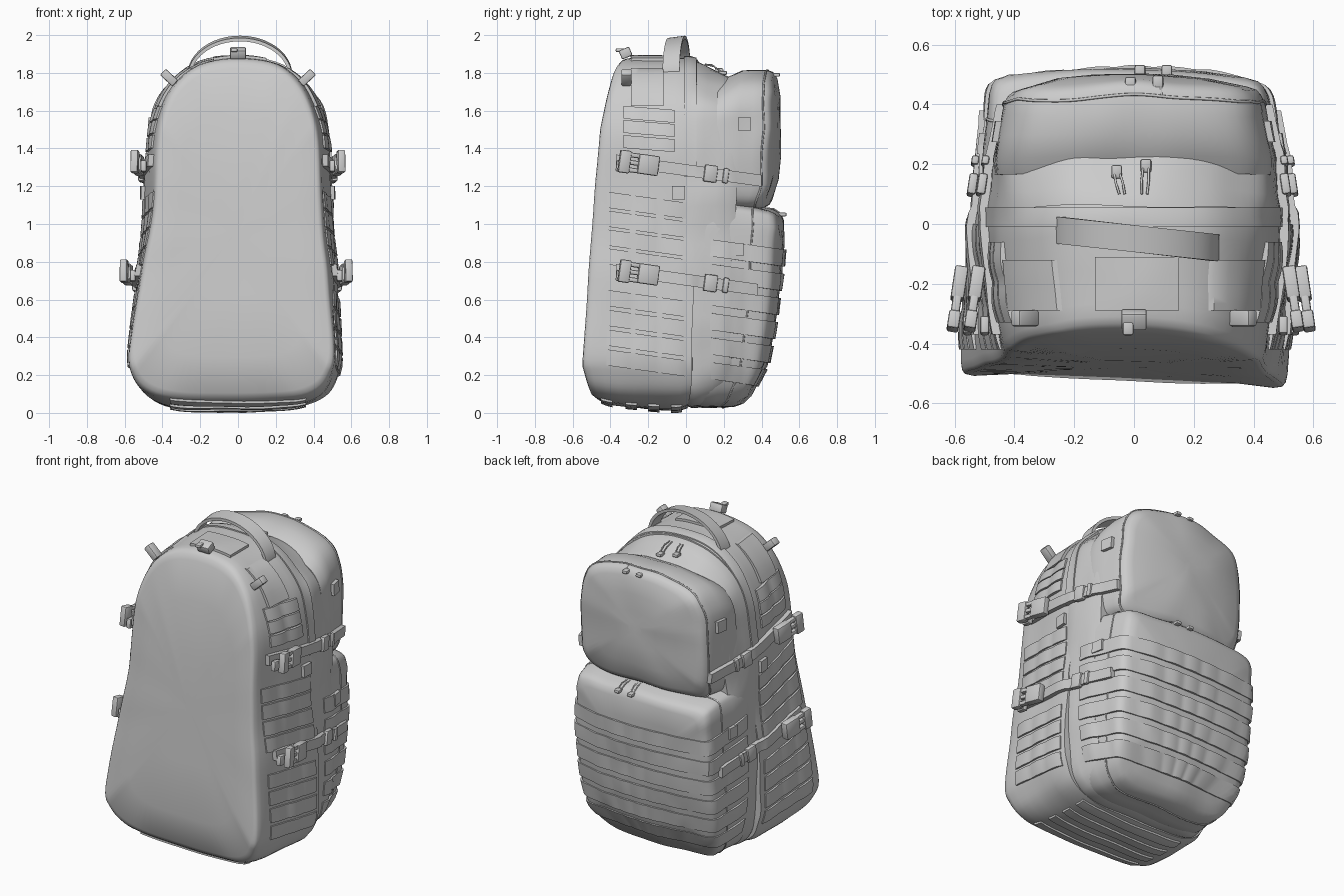
import bpy, bmesh, math
from mathutils import Vector as V, Matrix, noise
from mathutils.bvhtree import BVHTree

if "Cube" in bpy.data.objects:
    bpy.data.objects.remove(bpy.data.objects["Cube"])

ALL_V, ALL_F = [], []


def finish(name, verts, faces, angle=35):
    me = bpy.data.meshes.new(name)
    me.from_pydata([tuple(v) for v in verts], [], faces)
    bm = bmesh.new()
    bm.from_mesh(me)
    bmesh.ops.recalc_face_normals(bm, faces=bm.faces)
    bm.to_mesh(me)
    bm.free()
    me.shade_smooth()
    me.set_sharp_from_angle(angle=math.radians(angle))
    bpy.context.collection.objects.link(bpy.data.objects.new(name, me))


def interp(tab, z):
    if z <= tab[0][0]:
        return tab[0][1]
    for (a, p), (b, q) in zip(tab, tab[1:]):
        if z <= b:
            return p + (q - p) * (z - a) / (b - a)
    return tab[-1][1]


def outline(half, sub=5):
    """Mirror a half outline (x, z) and round it with a Catmull-Rom spline."""
    pts = [V(p) for p in half] + [V((-x, z)) for x, z in half[-2:0:-1]]
    n, out = len(pts), []
    for i in range(n):
        a, b, c, d = (pts[(i + k) % n] for k in (-1, 0, 1, 2))
        for k in range(sub):
            t = k / sub
            out.append(0.5 * (2*b + (c-a)*t + (2*a-5*b+4*c-d)*t*t + (3*b-a-3*c+d)*t**3))
    return out


def loft(name, half, yf, yb, rings, cz, bulge=0.0, tweak=None, puff=0.012):
    """Padded bag volume: outline rings (depth t, scale s) between front and back profiles."""
    pts, verts, faces, loops = outline(half), [], [], []
    n = len(pts)
    for t, s in rings:
        loop = []
        for p in pts:
            x, z = p.x * s, cz + (p.y - cz) * s
            y = interp(yf, z) * (1 - t) + interp(yb, z) * t - bulge * t * x * x
            q = V((x, y, z))
            if tweak:
                q = tweak(q, t)
            loop.append(q + noise.noise_vector(q * 4.5) * puff * min(1, .3 + 2 * t))
        loops.append(loop)
        verts += loop
    for r in range(len(rings) - 1):
        for i in range(n):
            j = (i + 1) % n
            faces.append((r*n + i, r*n + j, (r+1)*n + j, (r+1)*n + i))
    faces += [tuple(range(n)), tuple(range((len(rings)-1)*n, len(rings)*n))]
    base = len(ALL_V)
    ALL_V.extend(verts)
    ALL_F.extend(tuple(i + base for i in f) for f in faces)
    finish(name, verts, faces, 50)
    return loops


def sheet(name, fn, nu, nv):
    """Thick webbing sheet; fn(u, v) gives the outer and inner point."""
    top, bot = [], []
    for i in range(nu + 1):
        for j in range(nv + 1):
            o, k = fn(i / nu, j / nv)
            top.append(o)
            bot.append(k)
    m, w = len(top), nv + 1
    faces = []
    for i in range(nu):
        for j in range(nv):
            q = (i*w + j, (i+1)*w + j, (i+1)*w + j + 1, i*w + j + 1)
            faces += [q, tuple(m + k for k in reversed(q))]
    rim = ([i*w for i in range(nu)] + [nu*w + j for j in range(nv)]
           + [i*w + nv for i in range(nu, 0, -1)] + list(range(nv, 0, -1)))
    for a, b in zip(rim, rim[1:] + rim[:1]):
        faces.append((a, b, m + b, m + a))
    finish(name, top + bot, faces)


def hit(o, d):
    loc = TREE.ray_cast(V(o), V(d))[0]
    return loc if loc else TREE.find_nearest(V(o))[0]


def patch(name, ray, nu, nv, th=0.015, loops=0):
    """Sheet laid on the bag by casting rays; loops makes it bulge between stitches."""
    def fn(u, v):
        o, d = ray(u, v)
        p, d = hit(o, d), V(d)
        k = th * (0.55 + 0.45 * abs(math.sin(math.pi * loops * u))) if loops else th
        return p - d * k, p + d * 0.006
    sheet(name, fn, nu, nv)


def side_patch(name, s, y0, y1, z, h, th=0.015, loops=0, tilt=-0.14, nv=2):
    def ray(u, v):
        y = y0 + (y1 - y0) * u
        return (s, y, z + tilt * y + (v - 0.5) * h), (-s, 0, 0)
    patch(name, ray, max(3, int((y1 - y0) * 45)), nv, th, loops)


def box(name, loc, size, rot=Matrix.Identity(3), bevel=0.008):
    bm = bmesh.new()
    bmesh.ops.create_cube(bm, size=1)
    bmesh.ops.scale(bm, vec=size, verts=bm.verts)
    bmesh.ops.bevel(bm, geom=bm.edges[:], offset=bevel, segments=2, affect='EDGES', profile=0.5)
    bm.verts.index_update()
    vs = [V(loc) + rot @ v.co for v in bm.verts]
    fs = [tuple(v.index for v in f.verts) for f in bm.faces]
    bm.free()
    finish(name, vs, fs)


def tube(name, pts, r, cyclic=False):
    cu = bpy.data.curves.new(name, 'CURVE')
    cu.dimensions, cu.bevel_depth, cu.bevel_resolution = '3D', r, 2
    cu.use_fill_caps = True
    sp = cu.splines.new('POLY')
    sp.points.add(len(pts) - 1)
    for p, q in zip(sp.points, pts):
        p.co = (*q, 1)
    sp.use_cyclic_u = cyclic
    bpy.context.collection.objects.link(bpy.data.objects.new(name, cu))


# Main bag: front panel narrows towards the top and sags slightly to one side
def main_tweak(q, t):
    up = max(0, min(1, (q.z - 0.3) / 0.8))
    q.x *= 1 - 0.11 * (1 - t) ** 1.5 * up
    q.x -= 0.035 * (1 - t) * (1 - up)
    q.y -= 0.04 * q.x * (1 - t)
    q.z += max(0, .25 - q.z) * .2 * (1 - t) ** 3
    return q


main = loft("main_bag",
    [(0, .015), (.3, .025), (.46, .085), (.53, .2), (.55, .35), (.53, .7), (.505, 1.0), (.485, 1.4),
     (.445, 1.6), (.36, 1.75), (.22, 1.85), (0, 1.88)],
    [(0, -.45), (.06, -.49), (.25, -.53), (1, -.48), (1.5, -.44), (1.8, -.375), (1.89, -.34)],
    [(0, .0), (.2, .03), (1.9, .06)],
    [(0, .05), (0, .35), (0, .7), (0, .94), (.008, .972), (.03, .988), (.08, .997), (.18, 1), (.3, 1), (.45, 1.0),
     (.6, 1), (.75, 1), (.9, 1), (1, .985), (1, .6)], 0.95, tweak=main_tweak)


# Rear compartment between the main bag and the pockets
def rear_tweak(q, t):
    q.z -= max(0, q.z - 1.5) * .26 * t
    return q


loft("rear_compartment",
    [(0, .03), (.3, .035), (.42, .08), (.49, .2), (.515, .5), (.505, 1), (.485, 1.4), (.44, 1.62),
     (.34, 1.76), (.2, 1.845), (0, 1.87)],
    [(0, 0), (2, .02)], [(0, .22), (2, .3)],
    [(0, .9), (0, .99), (.15, 1), (.35, .99), (.6, .98), (.85, .965), (1, .94), (1, .5)], 0.95,
    tweak=rear_tweak, puff=.025)


# Upper and lower pockets taper backwards
def upper_tweak(q, t):
    q.x *= 1.06 - .11 * t
    q.z -= max(0, q.z - 1.4) * .14 * max(0, 1 - 2.2 * t)
    return q


def lower_tweak(q, t):
    q.x = q.x * (1.05 - .10 * t) - .02 * t
    q.z -= max(0, q.z - .9) * .25 * t * t
    return q


upper = loft("upper_pocket",
    [(0, 1.09), (.3, 1.08), (.42, 1.10), (.455, 1.21), (.45, 1.5), (.425, 1.65), (.34, 1.755), (.15, 1.805), (0, 1.812)],
    [(0, .15), (2, .17)], [(1.08, .44), (1.2, .49), (1.5, .51), (1.7, .5), (1.82, .46)],
    [(0, .97), (.2, 1), (.45, 1), (.7, 1), (.88, 1), (.95, .98), (.99, .95), (1, .87), (1, .6), (1, .3), (1, .1)],
    1.46, bulge=.33, tweak=upper_tweak)
lower = loft("lower_pocket",
    [(0, .03), (.28, .035), (.4, .08), (.465, .2), (.495, .5), (.49, .85), (.48, 1.04), (.43, 1.105), (.25, 1.12), (0, 1.12)],
    [(0, .04), (2, .08)], [(0, .22), (.06, .32), (.2, .42), (.45, .475), (.7, .51), (1.0, .53), (1.12, .51)],
    [(0, .97), (.2, 1), (.45, 1), (.7, 1), (.9, 1), (.96, .985), (.99, .96), (1, .88), (1, .6), (1, .3), (1, .1)],
    0.58, bulge=.2, tweak=lower_tweak)
TREE = BVHTree.FromPolygons(ALL_V, ALL_F)

# Thin piping along the zips
tube("upper_zip", upper[4], 0.005, True)
tube("lower_zip", lower[3], 0.005, True)


# Webbing rows wrapping round the lower pocket
def wrap_ray(z, h):
    def ray(u, v):
        a = math.radians(-8 + 196 * u)
        d = V((math.cos(a), math.sin(a), 0))
        o = V((0, .2, 0)) + d * 1.2
        y = hit((o.x, o.y, z), -d).y
        return (o.x, o.y, z - .14 * (y - .3) + (v - .5) * h), -d
    return ray


for i in range(6):
    patch(f"pocket_webbing_{i}", wrap_ray(.85 - i * .13, .09), 80, 2, .013, 9)

# Bands under the base
for i, y in enumerate((-.42, -.29, -.17, -.05)):
    patch(f"base_band_{i}", lambda u, v, y=y: ((-.36 + .72*u, y + .06*(v - .5), -.5), (0, 0, 1)), 16, 2, .012)


# Strap arching over the shoulders of the bag
def arch_ray(u, v):
    a = math.radians(6 + 168 * u)
    d = V((math.cos(a), 0, math.sin(a)))
    return V((0, -.01 + .065 * v, 1.2)) + d * 1.2, -d


patch("arch_strap", arch_ray, 50, 2, .008)

# Carry handle
def handle_fn(u, v):
    a = math.pi * (-.12 + 1.24 * u)
    d = V((math.cos(a), 0, math.sin(a)))
    p = V((.265 * d.x + .01, -.05 - .03 * d.x + .09 * (v - .5), 1.79 + .195 * d.z - .012 * (1 - v)))
    return p + d * .012, p - d * .006


sheet("carry_handle", handle_fn, 30, 2)

# Flat patches on top, tabs at the front rim
patch("top_patch", lambda u, v: ((-.13 + .28*u, -.29 + .18*v, 3), (0, 0, -1)), 8, 6, .015)
box("front_tab_centre", (0, -.32, 1.905), (.085, .06, .05), Matrix.Rotation(.4, 3, 'X'))
for s in (1, -1):
    tag = "right" if s > 0 else "left"
    side_patch(f"shoulder_patch_{tag}", s, -.29, -.12, 1.725, .2, .018, tilt=0, nv=6)
    box(f"front_tab_{tag}", (s * .365, -.315, 1.775), (.09, .055, .045), Matrix.Rotation(-s * .75, 3, 'Y'))

    # Side webbing: short upper rows, long lower rows
    for i, z in enumerate((1.565, 1.49, 1.41)):
        side_patch(f"upper_webbing_{tag}_{i}", s, -.33, -.06, z, .068, .018, 2, tilt=-.08)
    for i, z in enumerate((1.1, 1.0, .9, .8, .58, .475, .37, .265)):
        side_patch(f"side_webbing_{tag}_{i}", s, -.42, 0, z - .03, .085, .012, 3)
    # Small square tabs
    for i, (y, z) in enumerate(((.31, 1.53), (-.04, 1.165), (.27, .865))):
        side_patch(f"square_tab_{tag}_{i}", s, y - .035, y + .035, z, .07, .02, tilt=0)

    # Compression straps with side-release buckles and sliders
    slope = Matrix.Rotation(-math.atan(.14), 3, 'X')
    for i, (z, y1) in enumerate(((1.285, .4), (.705, .38))):
        side_patch(f"compression_strap_{tag}_{i}", s, -.37, y1, z, .062, .028)
        xb = hit((s, -.23, z), (-s, 0, 0)).x
        for part, y, dz, size in (("buckle_socket", -.2, 0, (.045, .11, .105)),
                                  ("buckle_base", -.325, 0, (.04, .06, .12)),
                                  ("buckle_prong_a", -.27, .04, (.03, .1, .025)),
                                  ("buckle_prong_b", -.27, -.04, (.03, .1, .025)),
                                  ("buckle_tongue", -.27, 0, (.025, .1, .025)),
                                  ("strap_slider", .13, 0, (.03, .07, .09)),
                                  ("strap_keeper", .21, 0, (.025, .03, .08))):
            p = V((hit((s, y, z - .14 * y), (-s, 0, 0)).x + s * .026, y, z - .14 * y + dz))
            if "buckle" in part:
                p.x = xb + s * (.062 - (y + .23) * .15)
            box(f"{part}_{tag}_{i}", p, size, Matrix.Rotation(s * .15, 3, 'Z') @ slope)
        # Loose folded strap end
        box(f"strap_end_{tag}_{i}", (xb + s * .03, -.34, z + .02), (.03, .06, .06), slope)

# Zip pulls: two cords and a moulded end
for i, (p, q) in enumerate((((0, .39, 1.805), (-.012, .47, 1.79)), ((.08, .39, 1.805), (.08, .475, 1.79)),
                            ((-.04, .1, 1.845), (-.058, .175, 1.815)), ((.035, .1, 1.845), (.04, .195, 1.80)),
                            ((.03, .42, 1.085), (.02, .51, 1.05)), ((.1, .42, 1.085), (.11, .51, 1.05)),
                            ((-.01, -.29, 1.885), (-.02, -.35, 1.92)))):
    p, q = V(p), V(q)
    for k in (-.009, .009):
        o = V((k, 0, 0))
        tube(f"pull_cord_{i}", [p + o, (p + q) / 2 + o * 1.3 + V((0, 0, .012)), q + o], .004)
    box(f"pull_end_{i}", q, (.036, .045, .02), bevel=.007)
